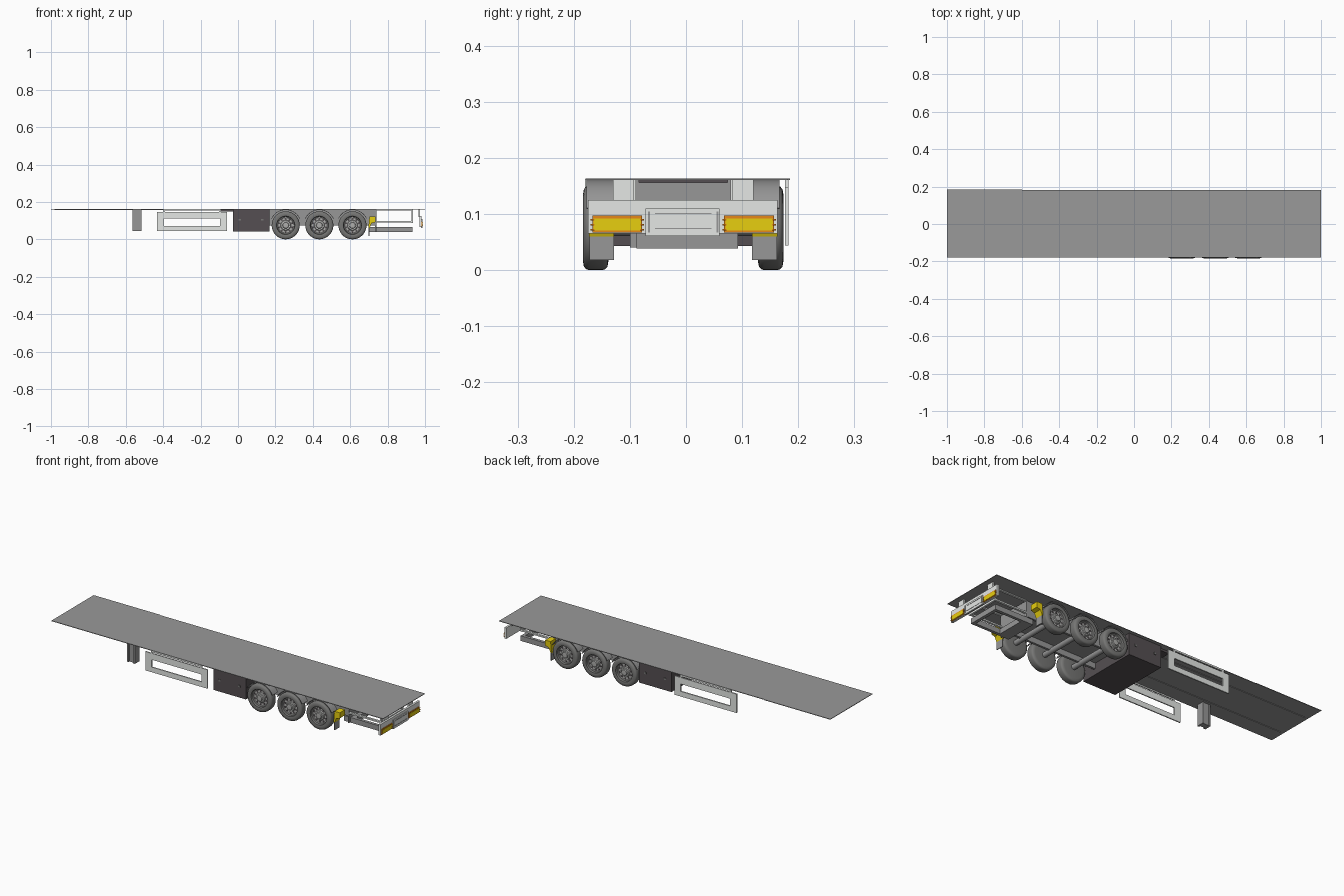
import bpy, bmesh, math

if "Cube" in bpy.data.objects:
    bpy.data.objects.remove(bpy.data.objects["Cube"])

def mat(name, r, g, b):
    m = bpy.data.materials.new(name)
    m.diffuse_color = (r, g, b, 1)
    m.use_nodes = True
    m.node_tree.nodes["Principled BSDF"].inputs["Base Color"].default_value = m.diffuse_color
    return m

DECK = mat("deck grey", .32, .32, .32)
STEEL = mat("frame grey", .31, .31, .31)
LIGHT = mat("light grey", .80, .82, .80)
DARK = mat("dark box", .09, .078, .084)
TYRE = mat("tyre grey", .18, .18, .175)
RIM = mat("rim grey", .42, .42, .41)
YELLOW = mat("yellow", .80, .62, .005)
ORANGE = mat("orange", .85, .26, .01)
CY = -.005          # chassis centre line in y

def finish(bm, name, m, smooth=False):
    bmesh.ops.recalc_face_normals(bm, faces=bm.faces)
    me = bpy.data.meshes.new(name)
    bm.to_mesh(me)
    bm.free()
    me.materials.append(m)
    ob = bpy.data.objects.new(name, me)
    bpy.context.collection.objects.link(ob)
    if smooth:
        bpy.ops.object.select_all(action='DESELECT')
        ob.select_set(True)
        bpy.context.view_layer.objects.active = ob
        bpy.ops.object.shade_smooth_by_angle(angle=math.radians(35))
    return ob

def boxes(name, m, *bounds):
    """One object out of boxes given as (x0, x1, y0, y1, z0, z1)."""
    bm = bmesh.new()
    for x0, x1, y0, y1, z0, z1 in bounds:
        vs = bmesh.ops.create_cube(bm, size=1)["verts"]
        for v in vs:
            v.co = ((x0 + x1) / 2 + v.co.x * (x1 - x0),
                    (y0 + y1) / 2 + v.co.y * (y1 - y0),
                    (z0 + z1) / 2 + v.co.z * (z1 - z0))
    return finish(bm, name, m)

def prism(name, m, pts, y0, y1, smooth=False):
    """Extrude an x-z outline along y."""
    bm = bmesh.new()
    f = bm.faces.new([bm.verts.new((x, y0, z)) for x, z in pts])
    ext = bmesh.ops.extrude_face_region(bm, geom=[f])["geom"]
    for v in ext:
        if isinstance(v, bmesh.types.BMVert):
            v.co.y = y1
    return finish(bm, name, m, smooth)

def lathe(name, m, profile, cx, cz, yin, s, n=36):
    """Spin (radius, depth) points around a y axis; s is the outward side."""
    bm = bmesh.new()
    vs = [bm.verts.new((cx + r, yin + s * t, cz)) for r, t in profile]
    es = [bm.edges.new(p) for p in zip(vs, vs[1:])]
    bmesh.ops.spin(bm, geom=vs + es, cent=(cx, yin, cz), axis=(0, 1, 0),
                   angle=math.tau, steps=n, use_duplicate=False)
    bmesh.ops.remove_doubles(bm, verts=bm.verts, dist=1e-5)
    return finish(bm, name, m, True)

def ring(name, m, cx, y, radius, size, depth, count):
    """Ring of short cylinders along y around a wheel centre."""
    bm = bmesh.new()
    for k in range(count):
        a = math.tau * (k + .5) / count
        px, pz = cx + radius * math.cos(a), .075 + radius * math.sin(a)
        for v in bmesh.ops.create_cone(bm, cap_ends=True, segments=8, radius1=size,
                                       radius2=size, depth=depth)["verts"]:
            v.co = (px + v.co.x, y + v.co.z, pz + v.co.y)
    return finish(bm, name, m)

# load deck with shallow runners below the front
boxes("deck", DECK, (-1, 1, -.179, .182, .160, .163))
boxes("deck_edge_strip", DECK, (-1, -.6, .181, .185, .160, .163))
boxes("deck_runners", DECK, *[(-.98, -.028, CY + y - .004, CY + y + .004, .157, .161)
                              for y in (-.09, .09)])

# side guards: open frame, posts and top rail on each side
for side, y0, y1 in (("front", -.180, -.174), ("back", .176, .183)):
    boxes(side + "_side_guard", LIGHT,
          (-.433, -.058, y0, y1, .112, .147), (-.433, -.058, y0, y1, .044, .072),
          (-.433, -.395, y0, y1, .072, .112), (-.095, -.058, y0, y1, .072, .112),
          (-.400, -.390, y0, y1, .147, .160), (-.102, -.092, y0, y1, .147, .160),
          (-.395, -.097, y0, y1, .153, .161))

# single support leg, channel shaped
boxes("support_leg", STEEL,
      (-.565, -.555, -.150, -.110, .045, .161), (-.527, -.517, -.150, -.110, .045, .161),
      (-.556, -.526, -.142, -.112, .045, .161))

# storage box with latches
boxes("storage_box", DARK, (-.028, .168, -.172, .165, .043, .161))
boxes("box_latches", TYRE, *[(x - .006, x + .006, y, y + .004, .10, .11)
                             for x in (.01, .13) for y in (-.175, .164)])
boxes("valve_block", DARK, (-.09, -.028, .10, .15, .148, .161))

# chassis
boxes("chassis_rails", STEEL, *[(.16, .74, CY + s * .085 - .006, CY + s * .085 + .006, .075, .160)
                                for s in (-1, 1)])
boxes("chassis_floor", STEEL, (.16, .74, CY - .08, CY + .08, .105, .112))
boxes("chassis_end_plate", STEEL, (.733, .740, CY - .095, CY + .095, .040, .156))

# wheels, fenders and axles
tyre = [(0, .001), (.058, 0), (.069, .002), (.0735, .006), (.075, .011), (.075, .035),
        (.0735, .040), (.069, .044), (.057, .046), (.049, .044), (.046, .030)]
rim = [(.046, .034), (.043, .034), (.041, .030), (.028, .030), (.025, .035),
       (.017, .037), (.015, .043), (0, .044)]
for i, x in enumerate((.255, .435, .612), 1):
    lathe(f"axle_{i}", STEEL, [(0, 0), (.014, 0), (.014, .27), (0, .27)], x, .075, CY - .135, 1, 16)
    for s, side in ((-1, "front"), (1, "back")):
        yin = CY + s * .133
        lathe(f"{side}_tyre_{i}", TYRE, tyre, x, .075, yin, s)
        lathe(f"{side}_rim_{i}", RIM, rim, x, .075, yin, s)
        ring(f"{side}_rim_holes_{i}", DARK, x, yin + s * .030, .0355, .0055, .002, 10)
        ring(f"{side}_wheel_bolts_{i}", LIGHT, x, yin + s * .036, .021, .0025, .008, 10)
        arc = [math.radians(25 + 130 * k / 14) for k in range(15)]
        pts = [(x + .085 * math.cos(a), .075 + .085 * math.sin(a)) for a in arc]
        pts += [(x + .082 * math.cos(a), .075 + .082 * math.sin(a)) for a in reversed(arc)]
        prism(f"{side}_fender_{i}", STEEL, pts, CY + s * .125, CY + s * .172, True)

# yellow rear fender tails and mud flaps
for s, side in ((-1, "front"), (1, "back")):
    prism(side + "_fender_tail", YELLOW,
          [(.703, .122), (.735, .122), (.735, .092), (.714, .086), (.703, .060), (.697, .060)],
          CY + s * .123, CY + s * .168)
    boxes(side + "_mud_flap", STEEL, (.699, .703, *sorted((CY + s * .123, CY + s * .167)), .018, .070))

# rear open frames: light upper one, grey lower one
boxes("rear_upper_frame", LIGHT,
      *[(.74, .935, y - .006, y + .006, z0, z1) for y in (CY - .09, CY + .09)
        for z0, z1 in ((.090, .098), (.155, .161))],
      *[(.927, .935, y - .006, y + .006, .09, .161) for y in (CY - .09, CY + .09)],
      (.925, .935, CY - .096, CY + .096, .088, .100))
boxes("rear_lower_frame", STEEL,
      *[(.74, .93, y - .008, y + .008, .038, .066) for y in (CY - .075, CY + .09)],
      (.915, .932, CY - .083, CY + .098, .038, .066),
      (.70, .765, CY - .083, CY + .098, .038, .066))

# rear bumper, hangers and number plate frame
boxes("rear_bumper", LIGHT, (.970, .982, CY - .17, CY + .168, .065, .125))
boxes("bumper_hangers", LIGHT, *[(.964, .972, *sorted((CY + s * .088, CY + s * .125)), .12, .161)
                                 for s in (-1, 1)])
boxes("plate_holder", LIGHT, (.978, .986, CY - .067, CY + .065, .061, .110))
boxes("plate_edges", STEEL,
      *[(.984, .9875, CY + s * .061 - .0015, CY + s * .061 + .0015, .067, .104) for s in (-1, 1)],
      *[(.984, .9875, CY - .05, CY + .05, z, z + .0015) for z in (.073, .100)])

# reflector lights: orange backing with yellow lens and orange end ticks
for s, side in ((-1, "front"), (1, "back")):
    boxes(side + "_light_backing", ORANGE, (.981, .985, *sorted((CY + s * .073, CY + s * .162)), .067, .097))
    boxes(side + "_light_lens", YELLOW, (.984, .987, *sorted((CY + s * .075, CY + s * .160)), .070, .092))
    boxes(side + "_light_ticks", ORANGE, *[(.982, .988, *sorted((CY + s * a, CY + s * b)), z, z + .003)
          for z in (.070, .079, .088) for a, b in ((.070, .077), (.158, .165))])
